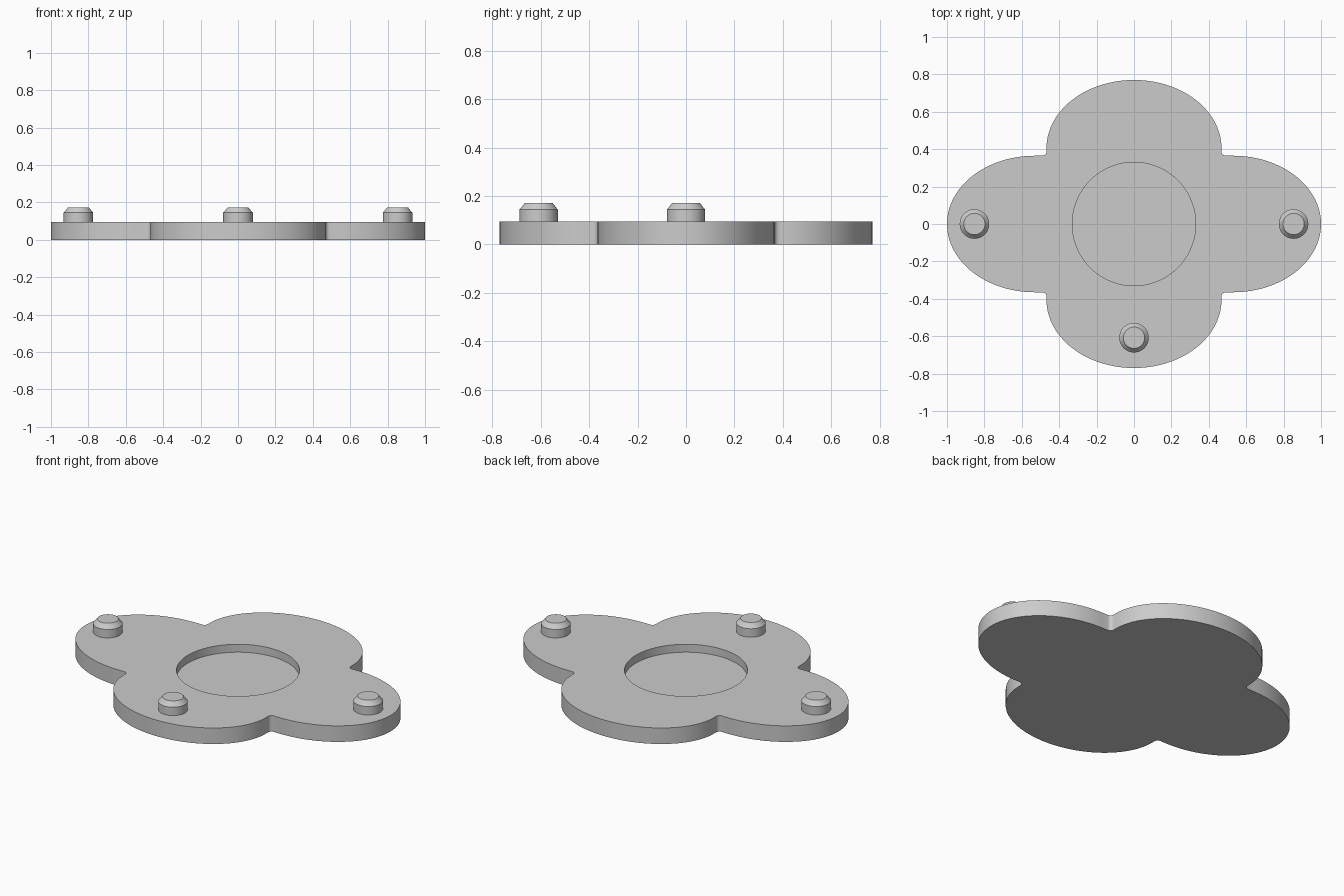
import bpy, bmesh, math

if "Cube" in bpy.data.objects:
    bpy.data.objects.remove(bpy.data.objects["Cube"])

TOP, FLOOR, POCKET_R = 0.095, 0.048, 0.33

grey = bpy.data.materials.new("light grey")
grey.diffuse_color = (0.6, 0.6, 0.6, 1)
grey.use_nodes = True
grey.node_tree.nodes["Principled BSDF"].inputs["Base Color"].default_value = grey.diffuse_color


def finish(bm, name):
    bmesh.ops.recalc_face_normals(bm, faces=bm.faces)
    mesh = bpy.data.meshes.new(name)
    bm.to_mesh(mesh)
    bm.free()
    mesh.materials.append(grey)
    obj = bpy.data.objects.new(name, mesh)
    bpy.context.collection.objects.link(obj)
    bpy.ops.object.select_all(action='DESELECT')
    obj.select_set(True)
    bpy.context.view_layer.objects.active = obj
    bpy.ops.object.shade_smooth_by_angle(angle=math.radians(25))
    return obj


def arc(cx, cy, rx, ry, a0, a1, n):
    angles = [math.radians(a0 + (a1 - a0) * i / n) for i in range(n + 1)]
    return [(cx + rx * math.cos(a), cy + ry * math.sin(a)) for a in angles]


def ring(bm, points, z):
    verts = [bm.verts.new((x, y, z)) for x, y in points]
    edges = [bm.edges.new((v, verts[(i + 1) % len(verts)])) for i, v in enumerate(verts)]
    return verts, edges


def wall(bm, a, b):
    for i in range(len(a)):
        j = (i + 1) % len(a)
        bm.faces.new((a[i], a[j], b[j], b[i]))


# One quarter of the outline: side lobe, small notch fillet, end lobe
quarter = (arc(0.53, 0, 0.47, 0.365, 0, 90, 28)
           + arc(0.49, 0.387, 0.022, 0.022, 270, 180, 5)
           + arc(0, 0.405, 0.468, 0.365, 0, 90, 28))
half = quarter + [(-x, y) for x, y in reversed(quarter[:-1])]
outline = half + [(x, -y) for x, y in reversed(half[1:-1])]
circle = arc(0, 0, POCKET_R, POCKET_R, 0, 360, 72)[:-1]

# Four-lobed plate with a shallow round pocket
bm = bmesh.new()
base, _ = ring(bm, outline, 0)
upper, outer_edges = ring(bm, outline, TOP)
rim, rim_edges = ring(bm, circle, TOP)
floor, _ = ring(bm, circle, FLOOR)
wall(bm, base, upper)
wall(bm, rim, floor)
bm.faces.new(base)
bm.faces.new(floor)
bmesh.ops.triangle_fill(bm, edges=outer_edges + rim_edges, use_beauty=True,
                        normal=(0, 0, 1))
finish(bm, "lobed_plate")

# Chamfered locating pegs
peg_profile = [(0.079, TOP - 0.01), (0.079, 0.145), (0.073, 0.151), (0.057, 0.172)]
for name, px, py in (("left_peg", -0.853, 0), ("right_peg", 0.853, 0),
                     ("front_peg", 0, -0.608)):
    bm = bmesh.new()
    rings = [ring(bm, arc(px, py, r, r, 0, 360, 40)[:-1], z)[0] for r, z in peg_profile]
    for lower, higher in zip(rings, rings[1:]):
        wall(bm, lower, higher)
    bm.faces.new(rings[0])
    bm.faces.new(rings[-1])
    finish(bm, name)
